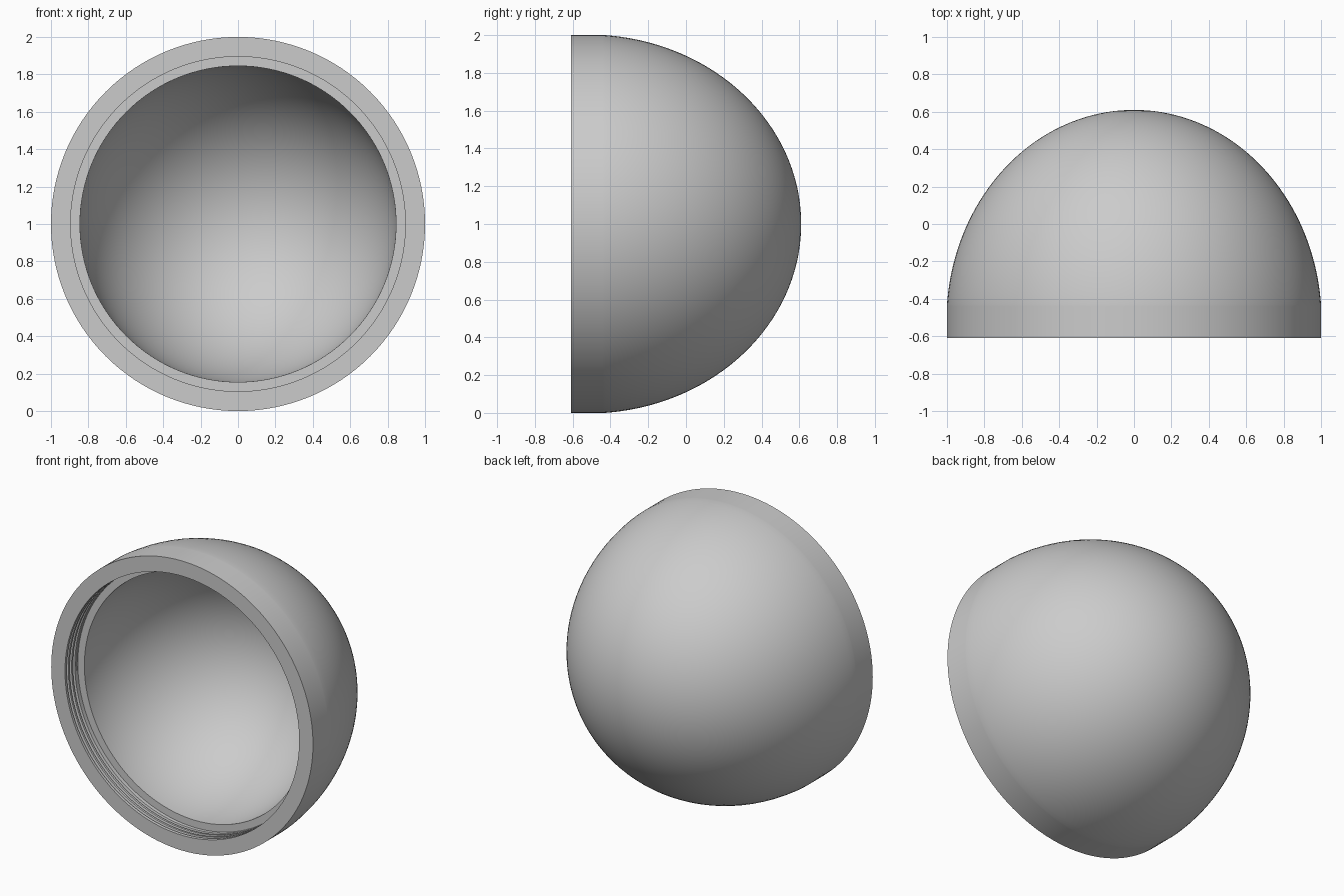
import bpy
import bmesh
import math

if "Cube" in bpy.data.objects:
    bpy.data.objects.remove(bpy.data.objects["Cube"], do_unlink=True)

SEGMENTS = 128
FRONT, BAND_END, BACK = -0.61, -0.43, 0.61
LEDGE = -0.47
BORE, GROOVE, MOUTH = 0.895, 0.918, 0.845

grey = bpy.data.materials.new("plain grey")
grey.use_nodes = True
colour = (0.6, 0.6, 0.6, 1)
grey.diffuse_color = colour
grey.node_tree.nodes["Principled BSDF"].inputs["Base Color"].default_value = colour


def dome(start, radius, apex, centre, steps=40):
    """Elliptical arc of (radius, y) from the start ring to the apex."""
    length = apex - centre
    first = math.asin((start - centre) / length)
    widest = radius / math.cos(first)
    points = []
    for i in range(steps + 1):
        a = first + (math.pi / 2 - first) * i / steps
        points.append((widest * math.cos(a), centre + length * math.sin(a)))
    return points


def thread(turn, low=-0.592, high=-0.482, pitch=0.036):
    """Helical groove profile, shifted along the bore by the turn."""
    points = []
    for k in range(-1, 5):
        for share, radius in ((0, BORE), (0.4, BORE), (0.55, GROOVE), (0.85, GROOVE)):
            y = low + pitch * (k + share + turn)
            inside = low < y < high
            points.append((radius if inside else BORE, min(max(y, low), high)))
    return points


def profile(turn):
    """Whole cross-section, from the outer apex round to the inner apex."""
    outer = dome(BAND_END, 1.0, BACK, -0.52)[::-1]
    band = [(1.0, BAND_END - 0.01), (1.0, FRONT), (BORE, FRONT)]
    ledge = [(BORE, LEDGE), (MOUTH, LEDGE)]
    inner = dome(LEDGE + 0.01, MOUTH, 0.46, LEDGE)
    return outer + band + thread(turn) + ledge + inner


# Threaded dome cap, turned about the front-to-back axis
bm = bmesh.new()
columns = []
for i in range(SEGMENTS + 1):
    turn = i / SEGMENTS
    a = turn * math.tau
    columns.append([bm.verts.new((r * math.cos(a), y, 1 + r * math.sin(a)))
                    for r, y in profile(turn)])
for left, right in zip(columns, columns[1:]):
    for j in range(len(left) - 1):
        bm.faces.new((left[j], left[j + 1], right[j + 1], right[j]))
bmesh.ops.remove_doubles(bm, verts=bm.verts, dist=0.00005)
bmesh.ops.dissolve_degenerate(bm, edges=bm.edges, dist=0.00005)
bmesh.ops.recalc_face_normals(bm, faces=bm.faces)

mesh = bpy.data.meshes.new("dome_cap")
bm.to_mesh(mesh)
bm.free()
mesh.materials.append(grey)
cap = bpy.data.objects.new("dome_cap", mesh)
bpy.context.collection.objects.link(cap)
bpy.ops.object.select_all(action="DESELECT")
cap.select_set(True)
bpy.context.view_layer.objects.active = cap
bpy.ops.object.shade_smooth_by_angle(angle=math.radians(30))
